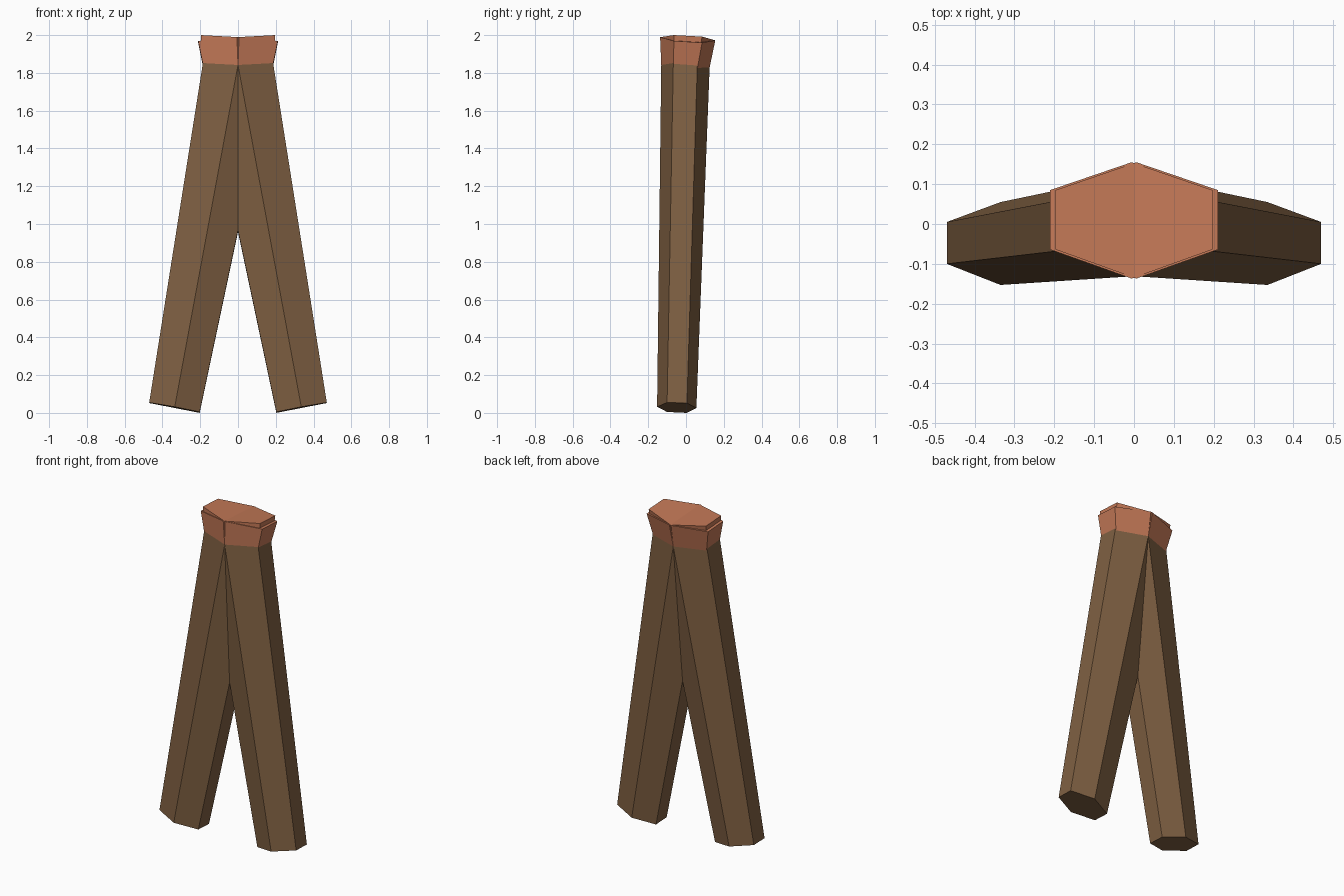
import bpy
import bmesh

cube = bpy.data.objects.get("Cube")
if cube:
    bpy.data.objects.remove(cube, do_unlink=True)


def make_material(name, rgb):
    mat = bpy.data.materials.new(name)
    mat.use_nodes = True
    mat.diffuse_color = (*rgb, 1)
    mat.node_tree.nodes["Principled BSDF"].inputs["Base Color"].default_value = (*rgb, 1)
    return mat


brown = make_material("dark brown", (0.21, 0.115, 0.054))
copper = make_material("copper orange", (0.55, 0.19, 0.095))

# Hexagonal sections of the left leg: foot, start of the tip, end of the tip
SECTIONS = [
    [(0.47, -0.10, 0.055), (0.47, 0.005, 0.052), (0.335, 0.055, 0.026),
     (0.203, 0.005, 0.0), (0.203, -0.10, 0.005), (0.335, -0.153, 0.032)],
    [(0.185, -0.067, 1.857), (0.185, 0.06, 1.848), (0.0, 0.125, 1.828),
     (-0.183, 0.06, 1.822), (-0.183, -0.067, 1.832), (0.0, -0.131, 1.842)],
    [(0.197, -0.064, 2.0), (0.197, 0.085, 1.992), (-0.006, 0.155, 1.972),
     (-0.211, 0.085, 1.96), (-0.211, -0.064, 1.969), (-0.006, -0.137, 1.989)],
]


def build_leg(name, side):
    """Loft one tapered leg with a flared copper tip; the two legs cross at the top."""
    bm = bmesh.new()
    rings = [[bm.verts.new((side * x, y, z)) for x, y, z in ring] for ring in SECTIONS]
    for level, (low, high) in enumerate(zip(rings, rings[1:])):
        for i in range(len(low)):
            j = (i + 1) % len(low)
            bm.faces.new((low[i], low[j], high[j], high[i])).material_index = level
    bm.faces.new(rings[0][::-1])
    bm.faces.new(rings[-1]).material_index = 1
    bmesh.ops.recalc_face_normals(bm, faces=bm.faces)
    mesh = bpy.data.meshes.new(name)
    bm.to_mesh(mesh)
    bm.free()
    mesh.materials.append(brown)
    mesh.materials.append(copper)
    obj = bpy.data.objects.new(name, mesh)
    bpy.context.collection.objects.link(obj)


build_leg("left_leg", 1)
build_leg("right_leg", -1)
